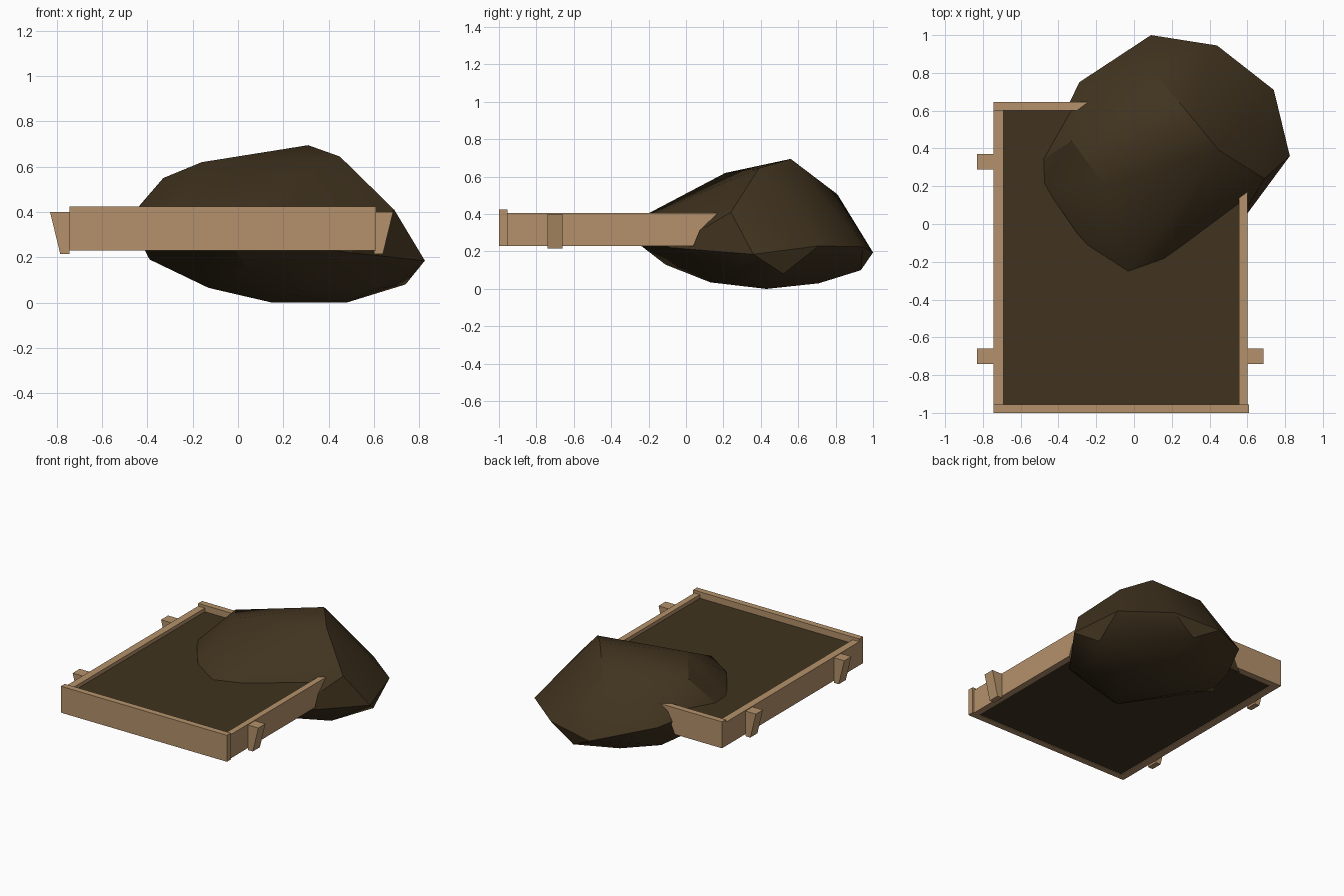
import bpy, bmesh, math

if "Cube" in bpy.data.objects:
    bpy.data.objects.remove(bpy.data.objects["Cube"])


def material(name, rgb):
    m = bpy.data.materials.new(name)
    m.diffuse_color = (*rgb, 1)
    m.use_nodes = True
    m.node_tree.nodes["Principled BSDF"].inputs["Base Color"].default_value = m.diffuse_color
    return m


WOOD = material("pale_wood", (0.455, 0.285, 0.145))
EARTH = material("dark_earth", (0.052, 0.033, 0.0135))


def finish(name, bm, mat, smooth_angle=None):
    bmesh.ops.recalc_face_normals(bm, faces=bm.faces)
    mesh = bpy.data.meshes.new(name)
    bm.to_mesh(mesh)
    bm.free()
    mesh.materials.append(mat)
    obj = bpy.data.objects.new(name, mesh)
    bpy.context.collection.objects.link(obj)
    if smooth_angle:
        mesh.shade_smooth()
        mesh.set_sharp_from_angle(angle=math.radians(smooth_angle))
    return obj


def loft(name, ring_a, ring_b, mat):
    """Solid between two matching outlines."""
    bm = bmesh.new()
    a = [bm.verts.new(p) for p in ring_a]
    b = [bm.verts.new(p) for p in ring_b]
    bm.faces.new(a)
    bm.faces.new(b[::-1])
    n = len(a)
    for i in range(n):
        j = (i + 1) % n
        bm.faces.new((a[i], a[j], b[j], b[i]))
    return finish(name, bm, mat)


def box(name, x0, x1, y0, y1, z0, z1, mat):
    base = [(x0, y0), (x1, y0), (x1, y1), (x0, y1)]
    return loft(name, [(x, y, z0) for x, y in base], [(x, y, z1) for x, y in base], mat)


# Bed frame: two whole boards
box("front_board", -0.745, 0.61, -1.0, -0.955, 0.23, 0.425, WOOD)
box("left_board", -0.745, -0.69, -0.955, 0.605, 0.23, 0.405, WOOD)

# Two boards snapped off by the boulder, with ragged slanted ends
right_end = [(-0.955, 0.23), (0.04, 0.23), (0.075, 0.315), (0.17, 0.405), (-0.955, 0.405)]
loft("broken_right_board",
     [(0.60, y, z) for y, z in right_end],
     [(0.555, y - (0.03 if y > 0 else 0), z) for y, z in right_end], WOOD)
back_end = [(-0.745, 0.23), (-0.36, 0.23), (-0.32, 0.32), (-0.24, 0.425), (-0.745, 0.425)]
loft("broken_back_board",
     [(x, 0.645, z) for x, z in back_end],
     [(x - (0.06 if x > -0.5 else 0), 0.60, z) for x, z in back_end], WOOD)

# Tapered stakes outside the side boards
stake = [(0, 0.40), (0.085, 0.40), (0.04, 0.215), (0, 0.215)]
for name, x, side, y in (("left_front_stake", -0.745, -1, -0.70),
                         ("left_back_stake", -0.745, -1, 0.33),
                         ("right_front_stake", 0.60, 1, -0.70)):
    loft(name, [(x + side * d, y - 0.041, z) for d, z in stake],
         [(x + side * d, y + 0.041, z) for d, z in stake], WOOD)

# Soil filling the bed
box("soil", -0.69, 0.555, -0.955, 0.60, 0.235, 0.378, EARTH)

# Boulder: hull around a few corner points
corners = [
    # crown
    (0.31, 0.56, 0.695), (0.45, 0.39, 0.645), (-0.16, 0.21, 0.62), (-0.33, 0.44, 0.55),
    (0.10, 0.81, 0.505), (0.24, 0.02, 0.47),
    # waist
    (0.69, 0.24, 0.41), (0.825, 0.36, 0.185), (0.74, 0.71, 0.23), (0.44, 0.945, 0.225),
    (0.09, 1.0, 0.195), (-0.29, 0.75, 0.30), (-0.485, 0.34, 0.37), (-0.48, 0.21, 0.37),
    (-0.30, -0.05, 0.40), (-0.03, -0.25, 0.378), (-0.05, -0.33, 0.30), (0.15, -0.20, 0.37),
    (0.50, -0.08, 0.22),
    # underside
    (0.74, 0.52, 0.08), (0.60, 0.23, 0.06), (0.42, 0.05, 0.10), (0.48, 0.43, 0.0),
    (0.15, 0.43, 0.0), (0.30, 0.71, 0.03), (0.265, 0.935, 0.10), (0.03, 0.73, 0.055),
    (-0.26, 0.66, 0.13), (0.22, 0.13, 0.035), (0.05, -0.11, 0.13), (-0.13, 0.40, 0.065),
    (-0.39, 0.35, 0.19),
]
bm = bmesh.new()
for c in corners:
    bm.verts.new(c)
bmesh.ops.convex_hull(bm, input=bm.verts)
loose = [v for v in bm.verts if not v.link_faces]
bmesh.ops.delete(bm, geom=loose, context="VERTS")
finish("boulder", bm, EARTH, 30)
